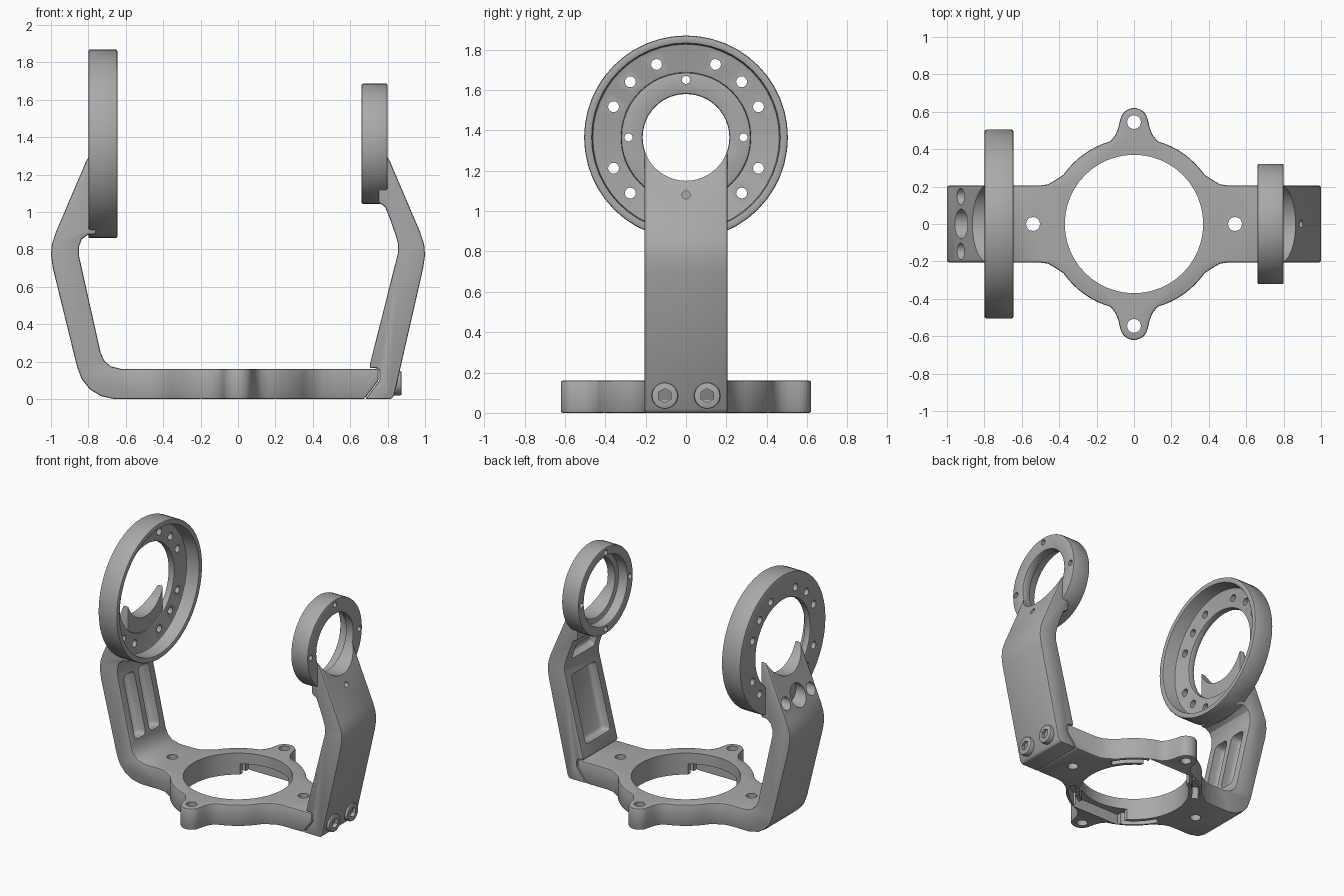
import bpy, bmesh
from math import sin, cos, pi, radians
from mathutils import Matrix, Vector

if "Cube" in bpy.data.objects:
    bpy.data.objects.remove(bpy.data.objects["Cube"])

grey = bpy.data.materials.new("satin_grey")
grey.use_nodes = True
COLOUR = (0.4, 0.4, 0.4, 1)
grey.diffuse_color = COLOUR
grey.node_tree.nodes["Principled BSDF"].inputs["Base Color"].default_value = COLOUR

AXIS_Z = 1.365   # height of the shared pivot axis
SEGMENTS = 48


def apply(ob, kind, **settings):
    mod = ob.modifiers.new(kind.title(), kind)
    for key, value in settings.items():
        setattr(mod, key, value)
    bpy.ops.object.select_all(action='DESELECT')
    bpy.context.view_layer.objects.active = ob
    ob.select_set(True)
    bpy.ops.object.modifier_apply(modifier=mod.name)


def finish(name, bm, bevel=0.0, segments=2):
    bmesh.ops.recalc_face_normals(bm, faces=bm.faces)
    mesh = bpy.data.meshes.new(name)
    bm.to_mesh(mesh)
    bm.free()
    mesh.materials.append(grey)
    ob = bpy.data.objects.new(name, mesh)
    bpy.context.collection.objects.link(ob)
    if bevel:
        apply(ob, 'BEVEL', width=bevel, segments=segments, limit_method='ANGLE',
              angle_limit=radians(35))
    return ob


def prism(name, points, low, high, axis, bevel=0.0):
    """Extrude an outline along y (x, z points) or z (x, y points)."""
    place = {'y': lambda a, b, c: (a, c, b), 'z': lambda a, b, c: (a, b, c)}[axis]
    bm = bmesh.new()
    face = bm.faces.new([bm.verts.new(place(a, b, low)) for a, b in points])
    extruded = bmesh.ops.extrude_face_region(bm, geom=[face])["geom"]
    verts = [g for g in extruded if isinstance(g, bmesh.types.BMVert)]
    bmesh.ops.translate(bm, verts=verts, vec=Vector(place(0, 0, high - low)))
    return finish(name, bm, bevel)


def cylinder(name, radius, start, end, segments=24, bevel=0.0):
    """Cylinder between two points."""
    start, end = Vector(start), Vector(end)
    turn = (end - start).to_track_quat('Z', 'Y').to_matrix().to_4x4()
    bm = bmesh.new()
    bmesh.ops.create_cone(bm, cap_ends=True, segments=segments, radius1=radius, radius2=radius,
                          depth=(end - start).length,
                          matrix=Matrix.Translation((start + end) / 2) @ turn)
    return finish(name, bm, bevel)


def ring(name, section, bevel):
    """Revolve a closed (radius, x) section about the pivot axis."""
    bm = bmesh.new()
    loops = []
    for i in range(SEGMENTS):
        a = 2 * pi * i / SEGMENTS
        loops.append([bm.verts.new((x, r * cos(a), AXIS_Z + r * sin(a))) for r, x in section])
    n = len(section)
    for i in range(SEGMENTS):
        one, two = loops[i], loops[(i + 1) % SEGMENTS]
        for j in range(n):
            k = (j + 1) % n
            bm.faces.new((one[j], one[k], two[k], two[j]))
    return finish(name, bm, bevel)


def pocket(size, centre, tilt=0.0, round_off=0.035):
    """Rounded box cutter leaning about y."""
    bm = bmesh.new()
    matrix = (Matrix.Translation(centre) @ Matrix.Rotation(radians(tilt), 4, 'Y')
              @ Matrix.Diagonal((*size, 1)))
    bmesh.ops.create_cube(bm, size=1, matrix=matrix)
    return finish("pocket_cutter", bm, round_off, 3)


def combine(ob, others, operation='DIFFERENCE'):
    for other in others:
        apply(ob, 'BOOLEAN', object=other, operation=operation, solver='EXACT')
        bpy.data.objects.remove(other)


def hole_x(radius, y, z, low, high, segments=16):
    return cylinder("hole_cutter", radius, (low, y, z), (high, y, z), segments)


def hole_z(radius, x, y, low=-0.1, high=0.3, segments=20):
    return cylinder("hole_cutter", radius, (x, y, low), (x, y, high), segments)


def arc(radius, start, end, steps, cx=0.0, cy=0.0):
    angles = [radians(start + (end - start) * i / steps) for i in range(steps + 1)]
    return [(cx + radius * cos(a), cy + radius * sin(a)) for a in angles]


# Base bar and tall arm, bent from one side profile
frame = prism("frame", [
    (0.675, 0), (-0.66, 0), (-0.73, 0.015), (-0.79, 0.05), (-0.835, 0.105), (-0.86, 0.17),
    (-0.99, 0.7), (-1, 0.77), (-0.995, 0.83), (-0.975, 0.89), (-0.8, 1.3), (-0.76, 1.3),
    (-0.76, 0.88), (-0.8, 0.88), (-0.835, 0.855), (-0.85, 0.815), (-0.85, 0.765),
    (-0.735, 0.25), (-0.715, 0.205), (-0.68, 0.175), (-0.62, 0.16),
    (0.752, 0.16), (0.752, 0.1)], -0.205, 0.205, 'y', 0.01)
combine(frame, [hole_x(0.215, 0, AXIS_Z, -1.1, -0.7, SEGMENTS)])

# Round base plate with two eared lugs
quarter = [(0.51, 0.205), (0.46, 0.212), (0.42, 0.235)]
quarter += arc(0.46, 35, 74, 8)
quarter += [(0.1, 0.475), (0.085, 0.51)] + arc(0.075, 10, 80, 5, 0, 0.545)
half = quarter + [(0, 0.62)] + [(-x, y) for x, y in reversed(quarter)]
outline = half + [(-x, -y) for x, y in half]
plate = prism("base_plate", outline, 0, 0.16, 'z', 0.01)
combine(frame, [plate], 'UNION')

# Base openings, underside slots and inner notches
combine(frame, [hole_z(0.37, 0, 0, segments=SEGMENTS)])
combine(frame, [hole_z(0.037, x, y) for x, y in ((0.54, 0), (-0.54, 0), (0, 0.545), (0, -0.545))])
for middle in (45, 135, 225, 315):
    slot = arc(0.44, middle - 17, middle + 17, 8) + arc(0.395, middle + 17, middle - 17, 8)
    combine(frame, [prism("slot_cutter", slot, -0.1, 0.09, 'z')])
for side in (-1, 1):
    combine(frame, [pocket((0.4, 0.12, 0.16), (0, side * 0.35, 0), 0, 0)])

# Twin lightening pockets in the tall arm
combine(frame, [pocket((0.17, 0.125, 0.46), (-0.79, side * 0.085, 0.51), -13)
                for side in (-1, 1)])

# Large open dish on the tall arm
dish = ring("large_ring", [(0.505, -0.8), (0.505, -0.645), (0.465, -0.645),
                           (0.465, -0.75), (0.32, -0.75), (0.32, -0.8)], 0.01)
combine(frame, [dish], 'UNION')
for angle in (68, 45, 23, -23, -45, -68):
    for side in (-1, 1):
        y, z = side * 0.39 * cos(radians(angle)), AXIS_Z + 0.39 * sin(radians(angle))
        combine(frame, [hole_x(0.027, y, z, -1.1, -0.7)])
        if angle == -68:
            combine(frame, [hole_x(0.045, y, z, -1.1, -0.84)])
combine(frame, [hole_x(0.08, 0, 1.01, -1.1, -0.85, 24)])

# Short arm with a hooked foot
arm = prism("short_arm", [
    (0.68, 0), (0.82, 0), (0.835, 0.02), (0.99, 0.7), (1, 0.77), (0.995, 0.83), (0.975, 0.89),
    (0.8, 1.3), (0.75, 1.3), (0.75, 1.05), (0.785, 1.03), (0.81, 0.97), (0.845, 0.87),
    (0.855, 0.83), (0.855, 0.78), (0.705, 0.185), (0.705, 0.165), (0.745, 0.165),
    (0.757, 0.15), (0.757, 0.1)], -0.205, 0.205, 'y', 0.01)
combine(arm, [hole_x(0.215, 0, AXIS_Z, 0.7, 1.1, SEGMENTS),
              pocket((0.13, 0.29, 0.5), (0.783, 0, 0.5), 13, 0.03),
              pocket((0.1, 0.27, 0.13), (0.83, 0, 0.92), -22, 0.02)])

# Small stepped ring on the short arm
collar = ring("small_ring", [(0.322, 0.8), (0.322, 0.66), (0.255, 0.66),
                             (0.255, 0.735), (0.215, 0.735), (0.215, 0.8)], 0.01)
combine(arm, [collar], 'UNION')
combine(arm, [hole_x(0.02, 0.285 * cos(a), AXIS_Z + 0.285 * sin(a), 0.6, 1.1)
              for a in (0, pi / 2, pi, -pi / 2)])

# Socket screws through the foot
screws = []
for label, side in (("left", 1), ("right", -1)):
    screw = cylinder("foot_screw_" + label, 0.065, (0.8, side * 0.105, 0.085),
                     (0.875, side * 0.105, 0.085), 32, 0.008)
    combine(screw, [hole_x(0.035, side * 0.105, 0.085, 0.845, 0.95, 6)])
    screws.append(screw)

# Soft curves with crisp edges
bpy.ops.object.select_all(action='DESELECT')
for ob in [frame, arm] + screws:
    ob.select_set(True)
bpy.context.view_layer.objects.active = frame
bpy.ops.object.shade_smooth_by_angle(angle=radians(30))
